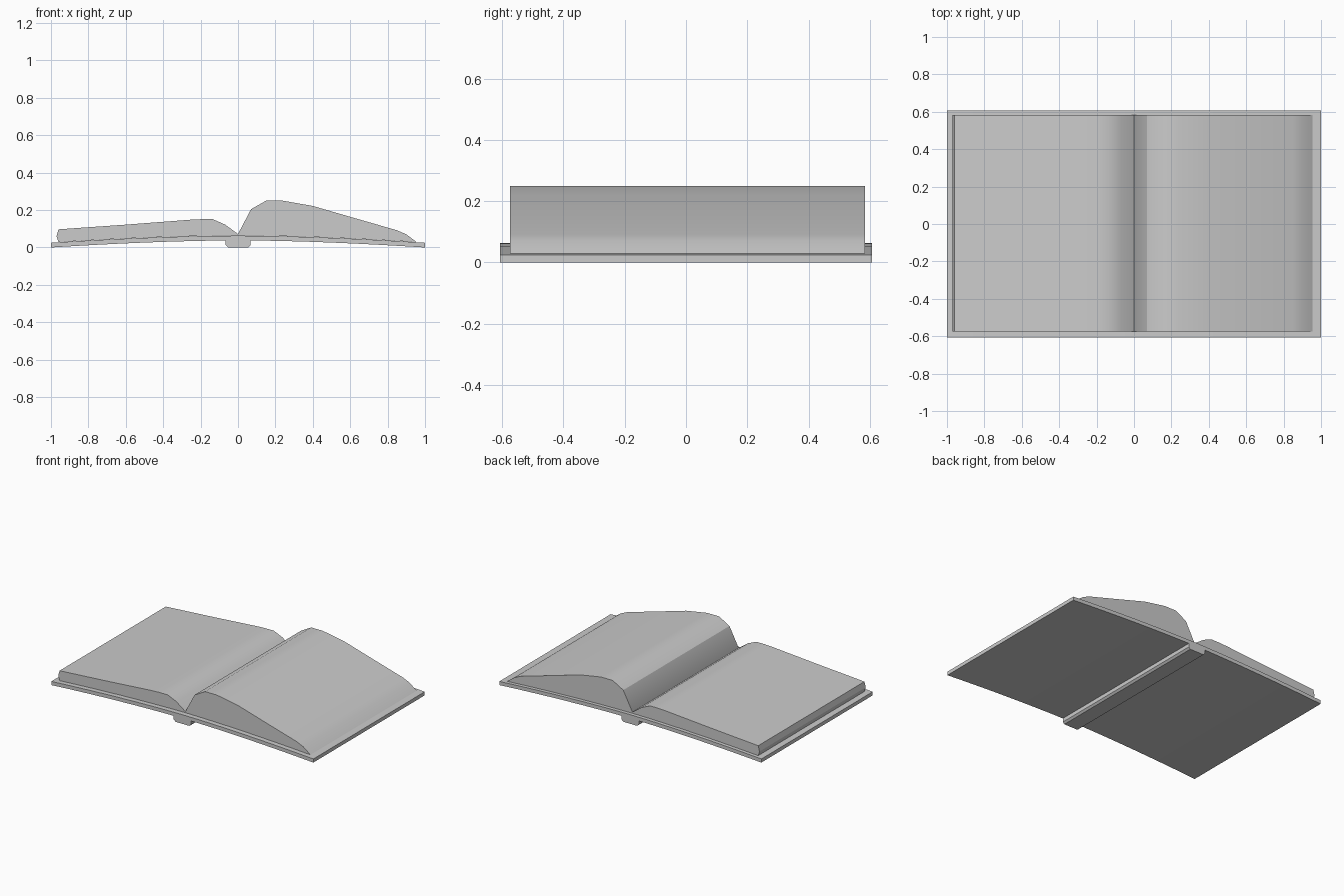
import bpy, bmesh, math

if "Cube" in bpy.data.objects:
    bpy.data.objects.remove(bpy.data.objects["Cube"])


def cover_top(x):
    # gentle arch of the opened cover
    return 0.025 + 0.038 * (1 - abs(x) ** 1.7)


def extrude_profile(name, pts, y0, y1, angle=30):
    bm = bmesh.new()
    face = bm.faces.new([bm.verts.new((x, y0, z)) for x, z in pts])
    ext = bmesh.ops.extrude_face_region(bm, geom=[face])
    for v in ext["geom"]:
        if isinstance(v, bmesh.types.BMVert):
            v.co.y = y1
    bmesh.ops.recalc_face_normals(bm, faces=bm.faces)
    me = bpy.data.meshes.new(name)
    bm.to_mesh(me)
    bm.free()
    ob = bpy.data.objects.new(name, me)
    bpy.context.collection.objects.link(ob)
    bpy.ops.object.select_all(action='DESELECT')
    bpy.context.view_layer.objects.active = ob
    ob.select_set(True)
    bpy.ops.object.shade_smooth_by_angle(angle=math.radians(angle))
    return ob


# Cover: thin arched board
xs = [-1 + i / 8 for i in range(17)]
top = [(x, cover_top(x)) for x in xs]
bottom = [(x, cover_top(x) - 0.025) for x in reversed(xs)]
extrude_profile("cover", top + bottom, -0.607, 0.607)

# Spine: chamfered strip under the middle
extrude_profile("spine", [(-0.066, 0.042), (-0.066, 0.014), (-0.052, 0.0),
                          (0.054, 0.0), (0.066, 0.012), (0.066, 0.042)],
                -0.607, 0.607, 20)


def page_base(x0, x1, n=8):
    # underside of a page block, resting on the cover
    return [(x, cover_top(x) + 0.001)
            for x in (x0 + (x1 - x0) * i / n for i in range(n + 1))]


# Left page block: thin stack with a slightly bulged outer edge
left = [(-0.97, 0.06), (-0.96, 0.097), (-0.6, 0.122), (-0.26, 0.148),
        (-0.2, 0.151), (-0.135, 0.151), (-0.07, 0.123), (0, 0.072)]
extrude_profile("left_pages", left + page_base(0, -0.96), -0.574, 0.584)

# Right page block: taller stack sloping down to the outer edge
right = [(0, 0.072), (0.07, 0.205), (0.15, 0.25), (0.24, 0.25), (0.4, 0.222),
         (0.62, 0.158), (0.85, 0.092), (0.9, 0.07)]
extrude_profile("right_pages", right + page_base(0.955, 0), -0.574, 0.584)
